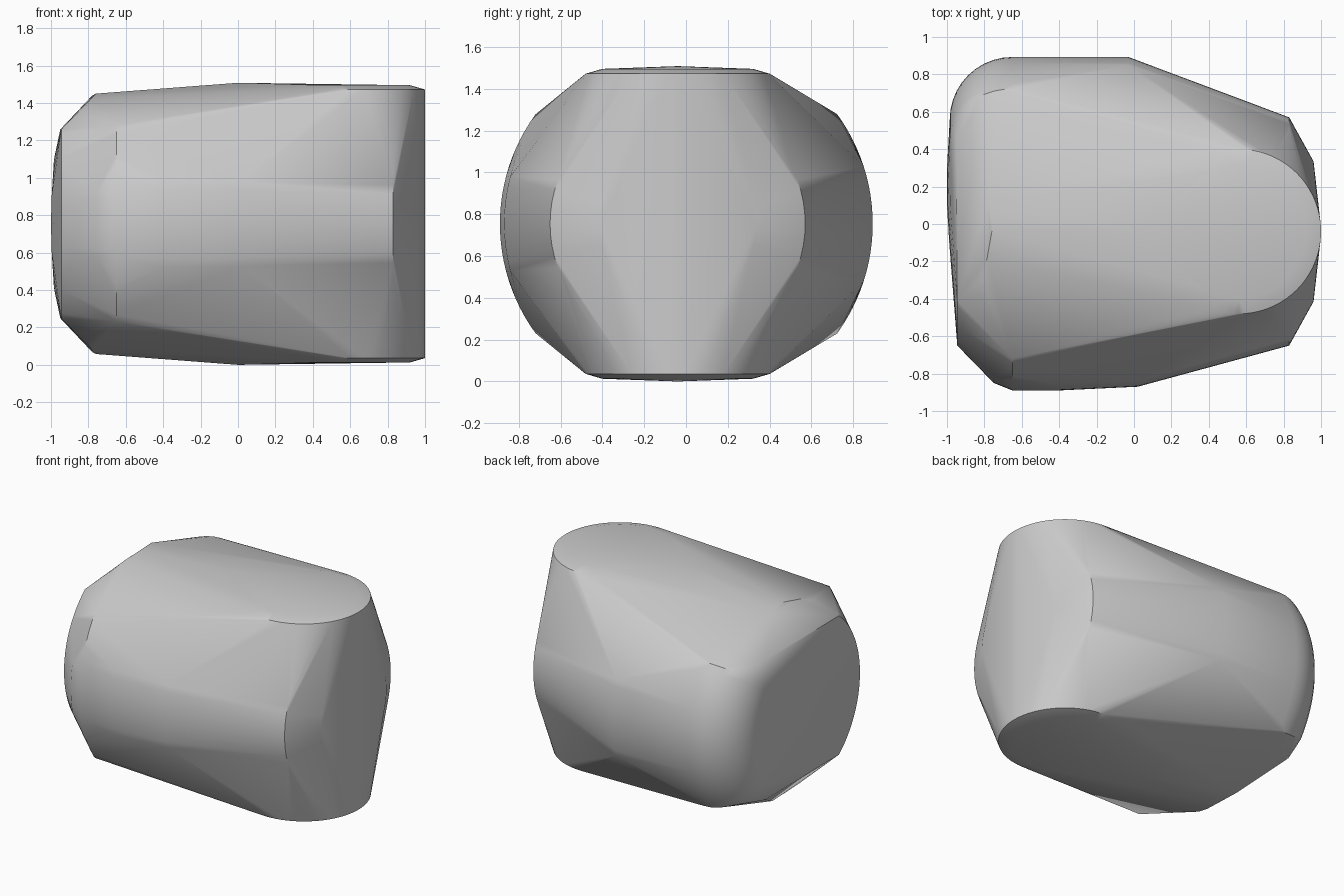
import bpy, bmesh, math

if "Cube" in bpy.data.objects:
    bpy.data.objects.remove(bpy.data.objects["Cube"])

MID = 0.754   # height of the mirror plane
CY = -0.04    # y of the nose axis
pts = []

def ring_x(x, r, a0, a1, n, cy=0.0):
    """Arc around an axis along x; angle 0 points to +y."""
    for i in range(n + 1):
        a = math.radians(a0 + (a1 - a0) * i / n)
        pts.append((x, cy + r * math.cos(a), MID + r * math.sin(a)))

def ring_z(cx, cy, r, dz, n=72):
    """Circle around a vertical axis, placed above and below the middle."""
    for i in range(n):
        a = 2 * math.pi * i / n
        for s in (-1, 1):
            pts.append((cx + r * math.cos(a), cy + r * math.sin(a), MID + s * dz))

def pair(x, y, dz):
    for s in (-1, 1):
        pts.append((x, y, MID + s * dz))

# vertical roller with slightly domed ends
ring_z(0.56, CY, 0.44, 0.718)
ring_z(0.56, CY, 0.36, 0.741)
pair(0.0, CY, 0.754)

# stepped disc on the right end
ring_x(0.83, 0.61, 0, 360, 72, CY)
ring_x(0.96, 0.375, 0, 360, 72, CY)

# rounded back-left corner
for k in range(11):
    t = math.radians(9 * k)
    ring_x(-0.65 - 0.335 * math.sin(t), 0.56 + 0.333 * math.cos(t), -36, 36, 24)
ring_x(-0.03, 0.893, -18, 18, 12)

# front bulge
ring_x(-0.65, 0.89, 144, 216, 24)
ring_x(-0.40, 0.89, 165, 195, 10)
ring_x(0.02, 0.87, 165, 195, 10)
ring_x(-0.75, 0.85, 168, 192, 8)
pair(-0.31, -0.63, 0.582)

# left end face, cut straight at top and bottom
ring_x(-0.945, 0.65, 129, 231, 28)
pair(-0.95, 0.45, 0.505)
for y in (-0.1, 0.1, 0.3):
    for z, x in ((0.0, -1.0), (0.15, -0.996), (0.3, -0.983)):
        pair(x + (0.012 if y < 0 else 0), y, z)

# rounded lip above and below the left end
for x, y, dz in ((-0.78, 0.12, 0.685), (-0.76, -0.04, 0.696), (-0.785, -0.18, 0.67),
                 (-0.81, -0.3, 0.63), (-0.83, -0.38, 0.59), (-0.85, -0.45, 0.54)):
    pair(x, y, dz)

# wrap everything in one convex skin
bm = bmesh.new()
for p in pts:
    bm.verts.new(p)
bmesh.ops.remove_doubles(bm, verts=bm.verts[:], dist=0.001)
bmesh.ops.convex_hull(bm, input=bm.verts[:])
loose = [v for v in bm.verts if not v.link_faces]
bmesh.ops.delete(bm, geom=loose, context='VERTS')
bmesh.ops.recalc_face_normals(bm, faces=bm.faces[:])
mesh = bpy.data.meshes.new("rounded_body")
bm.to_mesh(mesh)
bm.free()

body = bpy.data.objects.new("rounded_body", mesh)
bpy.context.collection.objects.link(body)
grey = bpy.data.materials.new("plain grey")
grey.diffuse_color = (0.6, 0.6, 0.6, 1)
grey.use_nodes = True
grey.node_tree.nodes["Principled BSDF"].inputs["Base Color"].default_value = grey.diffuse_color
mesh.materials.append(grey)

bpy.context.view_layer.objects.active = body
body.select_set(True)
bpy.ops.object.shade_smooth_by_angle(angle=math.radians(30))
